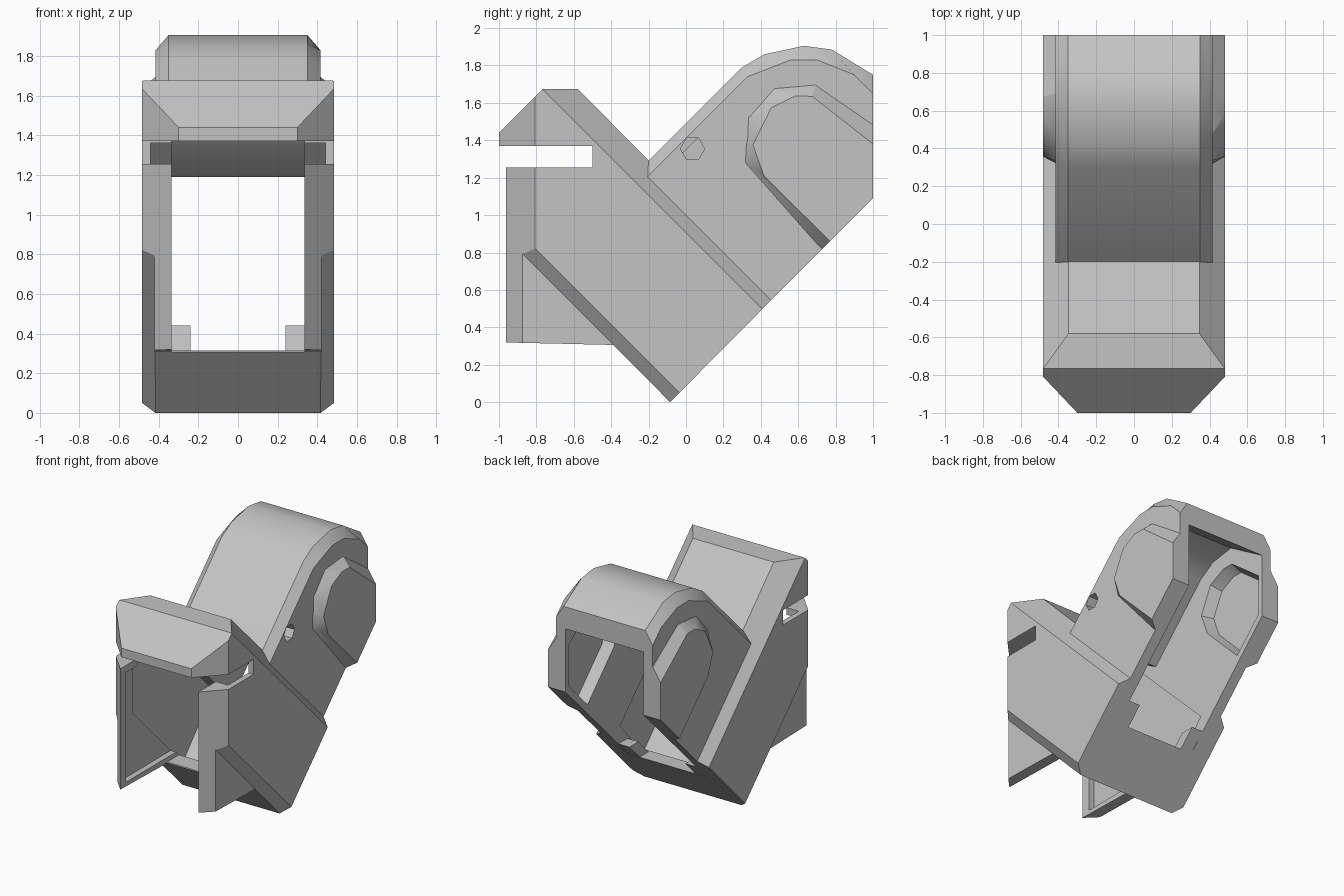
import bpy, bmesh, math
from mathutils import Vector

cube = bpy.data.objects.get("Cube")
if cube:
    bpy.data.objects.remove(cube, do_unlink=True)

grey = bpy.data.materials.new("mid_grey")
grey.use_nodes = True
grey.diffuse_color = (0.55, 0.55, 0.55, 1)
grey.node_tree.nodes["Principled BSDF"].inputs["Base Color"].default_value = (0.55, 0.55, 0.55, 1)


def loft(name, sections, planes=()):
    """Join (x, side profile) sections, then trim by (point, normal) planes."""
    bm = bmesh.new()
    rings = [[bm.verts.new((x, y, z)) for y, z in prof] for x, prof in sections]
    for a, b in zip(rings, rings[1:]):
        for i in range(len(a)):
            j = (i + 1) % len(a)
            bm.faces.new((a[i], a[j], b[j], b[i]))
    bm.faces.new(rings[0])
    bm.faces.new(rings[-1])
    for point, normal in planes:
        bmesh.ops.bisect_plane(bm, geom=bm.verts[:] + bm.edges[:] + bm.faces[:],
                               plane_co=point, plane_no=Vector(normal).normalized(), clear_outer=True)
        bmesh.ops.holes_fill(bm, edges=[e for e in bm.edges if e.is_boundary])
    bmesh.ops.recalc_face_normals(bm, faces=bm.faces[:])
    mesh = bpy.data.meshes.new(name)
    bm.to_mesh(mesh)
    bm.free()
    mesh.materials.append(grey)
    obj = bpy.data.objects.new(name, mesh)
    bpy.context.collection.objects.link(obj)
    return obj


def prism(name, half, profile, planes=()):
    return loft(name, [(-half, profile), (half, profile)], planes)


def combine(target, other, operation):
    mod = target.modifiers.new("combine", 'BOOLEAN')
    mod.operation = operation
    mod.solver = 'EXACT'
    mod.object = other
    bpy.context.view_layer.objects.active = target
    bpy.ops.object.modifier_apply(modifier=mod.name)
    bpy.data.objects.remove(other, do_unlink=True)


def both_sides(point, normal):
    (x, y, z), (a, b, c) = point, normal
    return [(point, normal), ((-x, y, z), (-a, b, c))]


front_chamfer = both_sides((0.48, -0.81, 0), (0.19, -0.18, 0))
back_chamfer = both_sides((0.48, 0.41, 0.5), (0.18, 0.13, 0.13))
low_chamfer = both_sides((0.48, -0.04, 0.05), (0.09, -0.06, -0.06))

# Slanted front body with chamfered corners
housing = prism("housing", 0.483,
                [(-1, 0.92), (-1, 1.44), (-0.765, 1.675), (-0.58, 1.675), (0.5, 0.59), (-0.085, 0)],
                front_chamfer + back_chamfer + low_chamfer)

# Thin side flanges below the body
flanges = prism("flanges", 0.42,
                [(-1, 0.32), (-0.35, 0.305), (-0.35, 0.6), (-0.9, 0.9), (-1, 0.95)], front_chamfer)
combine(housing, flanges, 'UNION')

# Rounded rear arm
ridge = [(-0.3, 1.19), (0.3, 1.79), (0.42, 1.86), (0.63, 1.905), (0.78, 1.885), (1, 1.75), (1, 1.09), (0.3, 0.39)]
cheek = [(-0.26, 1.15), (0.33, 1.74), (0.56, 1.83), (0.7, 1.83), (0.9, 1.75), (1, 1.65), (1, 1.09), (0.3, 0.39)]
arm = loft("arm", [(-0.415, cheek), (-0.35, ridge), (0.35, ridge), (0.415, cheek)])
combine(housing, arm, 'UNION')

# Raised round bosses on the arm sides
boss_base = [(0.725, 0.815), (0.315, 1.28), (0.32, 1.38), (0.326, 1.52), (0.465, 1.68), (0.695, 1.7), (1, 1.49), (1, 1.09)]
boss_top = [(0.77, 0.86), (0.417, 1.21), (0.358, 1.375), (0.455, 1.573), (0.583, 1.637), (0.675, 1.635), (1, 1.38), (1, 1.09)]
bosses = loft("bosses", [(-0.483, boss_top), (-0.41, boss_base), (0.41, boss_base), (0.483, boss_top)])
combine(housing, bosses, 'UNION')

# Cross slot and stepped front edge
slot = prism("slot", 0.6, [(-1.1, 1.37), (-0.5, 1.37), (-0.5, 1.255), (-0.97, 1.255), (-0.97, -0.1), (-1.1, -0.1)])
combine(housing, slot, 'DIFFERENCE')

# Passage running from the open front through the arm and out of the back
passage = prism("passage", 0.335,
                [(-1.2, 0.2), (-0.41, 0.2), (-0.39, 0.315), (0.6, 0.315), (1.2, 0.9), (1.2, 1.58), (1, 1.58),
                 (0.66, 1.79), (0.46, 1.76), (0.33, 1.68), (-0.16, 1.19), (-0.23, 1.23), (-0.37, 1.37), (-1.2, 1.37)])
combine(housing, passage, 'DIFFERENCE')

# Wide hollow inside the body, with a well behind the front sill
hollow = prism("hollow", 0.44, [(-0.75, 1.36), (-0.47, 1.36), (0.33, 0.57), (-0.065, 0.135), (-0.75, 0.82)])
combine(housing, hollow, 'DIFFERENCE')

# Shallow recess in the inner faces of the flanges
recess = prism("recess", 0.38, [(-0.89, 0.35), (-0.25, 0.35), (-0.7, 0.8), (-0.7, 1.2), (-0.89, 1.2)])
combine(housing, recess, 'DIFFERENCE')

# Pockets behind the bosses
pocket = [(0.72, 0.93), (0.43, 1.22), (0.37, 1.375), (0.46, 1.56), (0.585, 1.62), (0.67, 1.62), (0.93, 1.42), (0.93, 1.14)]
wide = [(0.66 + (y - 0.66) * 1.12, 1.3 + (z - 1.3) * 1.12) for y, z in pocket]
pockets = loft("pockets", [(-0.42, pocket), (-0.33, wide), (0.33, wide), (0.42, pocket)])
combine(housing, pockets, 'DIFFERENCE')

# Hexagonal screw hole on one side only
hexagon = [(0.035 + 0.065 * math.cos(i * math.pi / 3), 1.355 + 0.065 * math.sin(i * math.pi / 3)) for i in range(6)]
hole = loft("screw_hole", [(0.3, hexagon), (0.5, hexagon)])
combine(housing, hole, 'DIFFERENCE')

# Soft shading over the rounded arm, sharp everywhere else
bpy.ops.object.select_all(action='DESELECT')
housing.select_set(True)
bpy.context.view_layer.objects.active = housing
bpy.ops.object.shade_smooth_by_angle(angle=math.radians(30))

# Small tabs at the lower corners of the rear opening
for side, label in ((1, "left"), (-1, "right")):
    tab = [(0.11, 0.31), (0.22, 0.31), (0.35, 0.44), (0.24, 0.44)]
    loft(label + "_tab", [(side * 0.24, tab), (side * 0.34, tab)])
